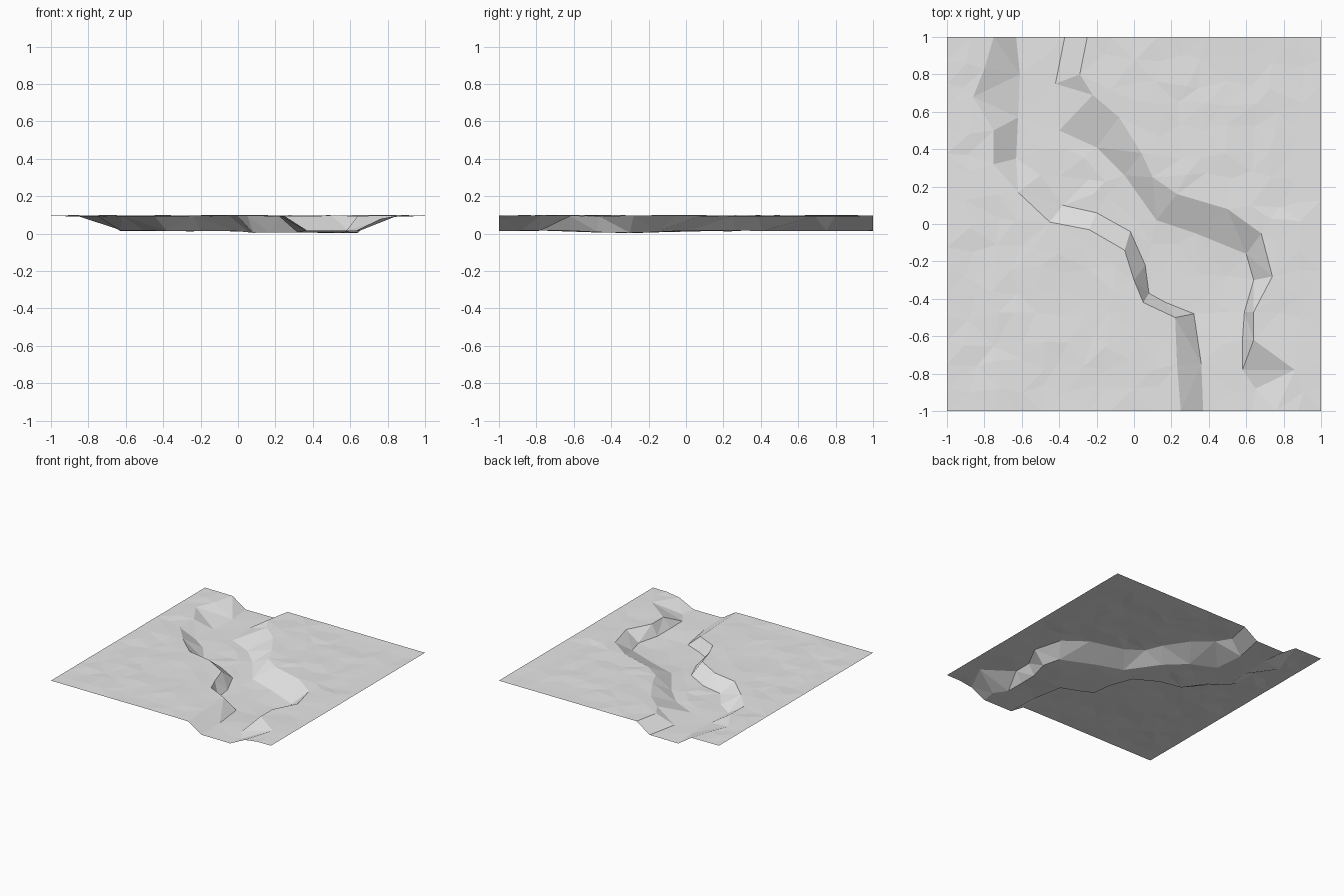
import bpy, bmesh, math, random
from mathutils import Vector
from mathutils.geometry import delaunay_2d_cdt, intersect_point_line

random.seed(4)
cube = bpy.data.objects.get("Cube")
if cube:
    bpy.data.objects.remove(cube)

STEP = 0.125       # terrain cell size
GROUND = 0.1       # height of the plain
FLOOR = 0.02       # height of the channel bed

# Bank outlines, from the back edge to the front edge
west_rim = [(-.75, 1), (-.8, .83), (-.86, .68), (-.75, .5), (-.75, .32), (-.62, .17),
            (-.45, .01), (-.24, -.03), (-.05, -.14), (0, -.3), (.05, -.42),
            (.22, -.5), (.23, -.75), (.25, -1)]
west_foot = [(-.63, 1), (-.61, .8), (-.62, .57), (-.63, .35), (-.5, .26), (-.38, .1),
             (-.2, .06), (-.02, -.04), (.06, -.22), (.08, -.37), (.17, -.42),
             (.32, -.48), (.36, -.75), (.37, -1)]
east_foot = [(-.37, 1), (-.42, .75), (-.4, .5), (-.2, .41), (-.05, .26), (.12, .02),
             (.33, -.05), (.6, -.16), (.64, -.3), (.59, -.47), (.58, -.62),
             (.58, -.78), (.65, -.88), (.63, -1)]
east_rim = [(-.25, 1), (-.29, .8), (-.22, .69), (-.08, .57), (.04, .38), (.1, .25),
            (.23, .16), (.5, .08), (.68, -.05), (.74, -.28), (.64, -.47),
            (.64, -.62), (.86, -.78), (.76, -1)]
lines = [west_rim, west_foot, east_foot, east_rim]


def side_x(line, y):
    """x of an outline at a given y."""
    for (xa, ya), (xb, yb) in zip(line, line[1:]):
        if yb <= y <= ya:
            return xa + (xb - xa) * (y - ya) / (yb - ya)
    return line[-1][0]


def bed_height(y):
    """Bed with one deeper pool towards the front."""
    return FLOOR - 0.013 * math.exp(-((y + 0.33) / 0.2) ** 2)


def distance_to_banks(p):
    best = 9.0
    for line in lines:
        for a, b in zip(line, line[1:]):
            a, b = Vector(a), Vector(b)
            q, t = intersect_point_line(p, a, b)
            q = a.lerp(b, min(max(t, 0), 1))
            best = min(best, (Vector(q[:2]) - p).length)
    return best


# Bank points joined by fixed edges
points, heights, edges = [], [], []
for line in lines:
    is_rim = line in (west_rim, east_rim)
    start = len(points)
    for x, y in line:
        points.append(Vector((x, y)))
        if is_rim:
            heights.append(GROUND + random.uniform(-.003, .003))
        else:
            heights.append(bed_height(y) + random.uniform(-.002, .002))
    edges += [(i, i + 1) for i in range(start, len(points) - 1)]
heights[-1] = 0.083

# Jittered plain and bed points, straight along the outer border
cells = 16
for i in range(cells + 1):
    for j in range(cells + 1):
        p = Vector((i * STEP - 1, j * STEP - 1))
        if 0 < i < cells:
            p.x += random.uniform(-.035, .035) * (0 < j < cells)
        if 0 < j < cells:
            p.y += random.uniform(-.035, .035) * (0 < i < cells)
        if distance_to_banks(p) < 0.06:
            continue
        in_bed = side_x(west_foot, p.y) < p.x < side_x(east_foot, p.y)
        on_bank = side_x(west_rim, p.y) < p.x < side_x(east_rim, p.y)
        if on_bank and not in_bed:
            continue
        border = i in (0, cells) or j in (0, cells)
        wobble = random.uniform(-.004, .004) * (0.2 if border else 1)
        points.append(p)
        heights.append((bed_height(p.y) if in_bed else GROUND) + wobble)

# Triangulated terrain sheet
verts, _, faces, origins, _, _ = delaunay_2d_cdt(points, edges, [], 0, 1e-5)
bm = bmesh.new()
made = [bm.verts.new((v.x, v.y, heights[o[0]] if o else GROUND))
        for v, o in zip(verts, origins)]
for face in faces:
    bm.faces.new([made[k] for k in face])
bm.normal_update()
for face in bm.faces:
    if face.normal.z < 0:
        face.normal_flip()
lowest = min(v.co.z for v in bm.verts)
for v in bm.verts:
    v.co.z -= min(lowest, 0.005)

mesh = bpy.data.meshes.new("terrain")
bm.to_mesh(mesh)
bm.free()
terrain = bpy.data.objects.new("terrain_with_river_channel", mesh)
bpy.context.scene.collection.objects.link(terrain)

# Plain stone grey
grey = bpy.data.materials.new("light_grey")
grey.use_nodes = True
colour = (0.8, 0.8, 0.8, 1)
grey.diffuse_color = colour
grey.node_tree.nodes["Principled BSDF"].inputs["Base Color"].default_value = colour
mesh.materials.append(grey)
